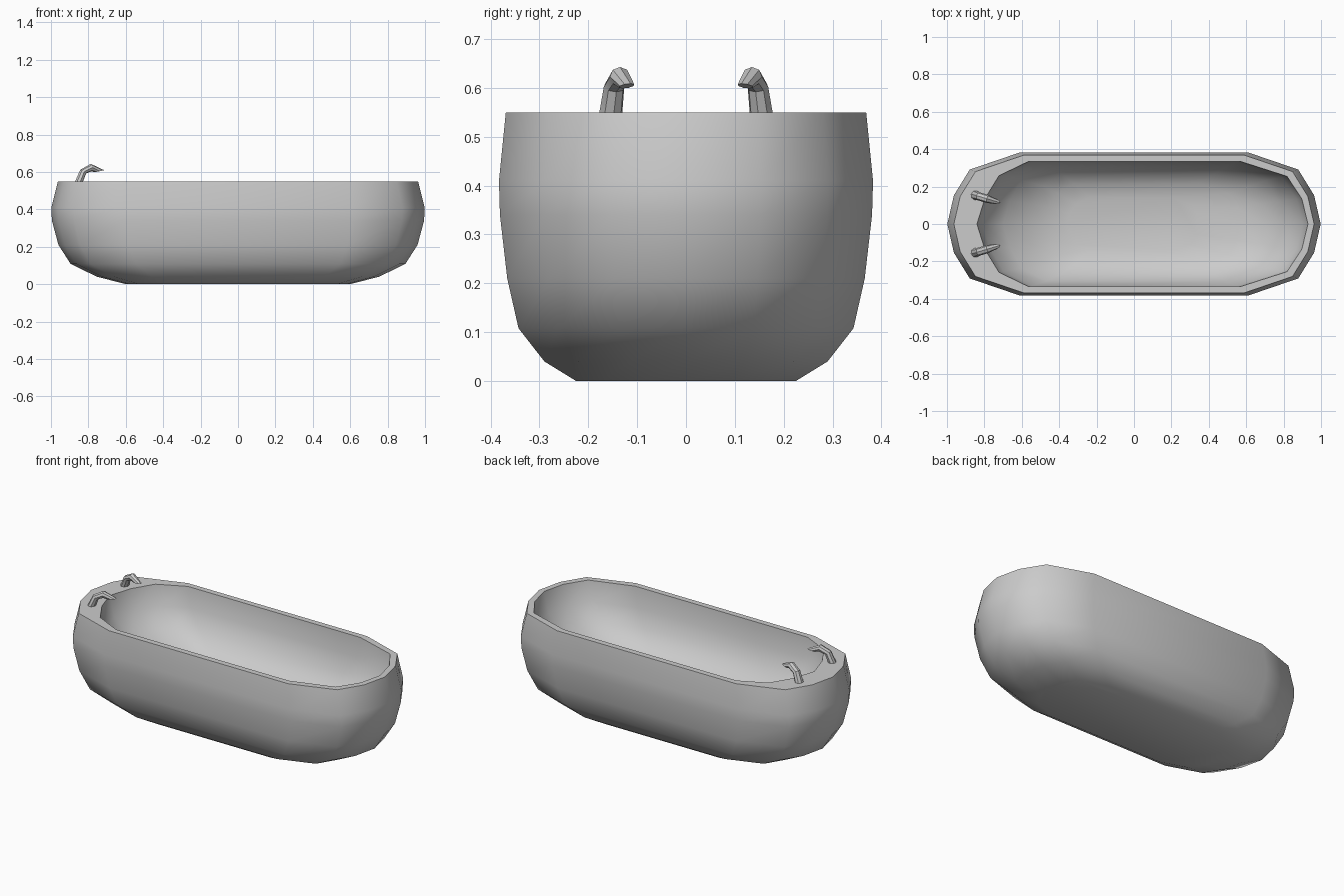
import bpy, bmesh, math
from mathutils import Vector

if "Cube" in bpy.data.objects:
    bpy.data.objects.remove(bpy.data.objects["Cube"])

# Unit plan outline of one quarter: straight side, then rounded end
ROUND = [(.61, 1), (.88, .76), (.965, .4), (1, 0)]
TAP_END = [(.67, 1), (.86, .77), (.95, .4), (1, 0)]


def outline(left, right, width, z, left_shape=ROUND):
    """Closed plan loop with separate left and right lengths."""
    r = [(right * x, width * y) for x, y in ROUND]
    l = [(-left * x, width * y) for x, y in left_shape]
    pts = r[::-1] + l
    pts += [(x, -y) for x, y in l[-2::-1]] + [(x, -y) for x, y in r[:-1]]
    return [(x, y, z) for x, y in pts]


def loft(name, loops, angle):
    """Skin loops into a closed solid with capped ends."""
    bm = bmesh.new()
    rings = [[bm.verts.new(p) for p in loop] for loop in loops]
    for a, b in zip(rings, rings[1:]):
        n = len(a)
        for i in range(n):
            j = (i + 1) % n
            bm.faces.new((a[i], a[j], b[j], b[i]))
    bm.faces.new(rings[0][::-1])
    bm.faces.new(rings[-1])
    bmesh.ops.recalc_face_normals(bm, faces=bm.faces)
    mesh = bpy.data.meshes.new(name)
    bm.to_mesh(mesh)
    bm.free()
    obj = bpy.data.objects.new(name, mesh)
    bpy.context.collection.objects.link(obj)
    bpy.ops.object.select_all(action='DESELECT')
    obj.select_set(True)
    bpy.context.view_layer.objects.active = obj
    bpy.ops.object.shade_smooth_by_angle(angle=math.radians(angle))
    return obj


# Tub: outer wall from base to rim, then the basin down to its floor
outer = [(.6, .225, 0), (.755, .29, .04), (.895, .343, .108),
         (.96, .366, .21), (.995, .381, .34), (.998, .383, .41), (.963, .369, .55)]
inner = [(.84, .93, .335, .55), (.81, .90, .33, .43), (.70, .80, .305, .33),
         (.57, .70, .265, .26), (.48, .57, .215, .22), (.36, .35, .14, .195)]
loops = [outline(x, x, y, z) for x, y, z in outer]
loops += [outline(l, r, y, z, TAP_END) for l, r, y, z in inner]
loft("bathtub", loops, 45)

# Taps: bent spouts turned slightly towards each other
# each section: outer point (x, z), inner point (x, z), half width
sections = [((-.875, .54), (-.832, .54), .024),
            ((-.843, .612), (-.812, .592), .021),
            ((-.787, .643), (-.783, .603), .021),
            ((-.715, .609), (-.768, .599), .014)]
for side, name in ((1, "tap_back"), (-1, "tap_front")):
    rings = []
    for top, low, half in sections:
        ring = []
        for k in range(8):
            t = math.tau * k / 8
            w = (1 + math.cos(t)) / 2
            x = low[0] + (top[0] - low[0]) * w
            z = low[1] + (top[1] - low[1]) * w
            y = .155 - .3 * (x + .853) + half * math.sin(t)
            ring.append(Vector((x + .3 * half * math.sin(t), side * y, z)))
        rings.append(ring)
    loft(name, rings, 25)
